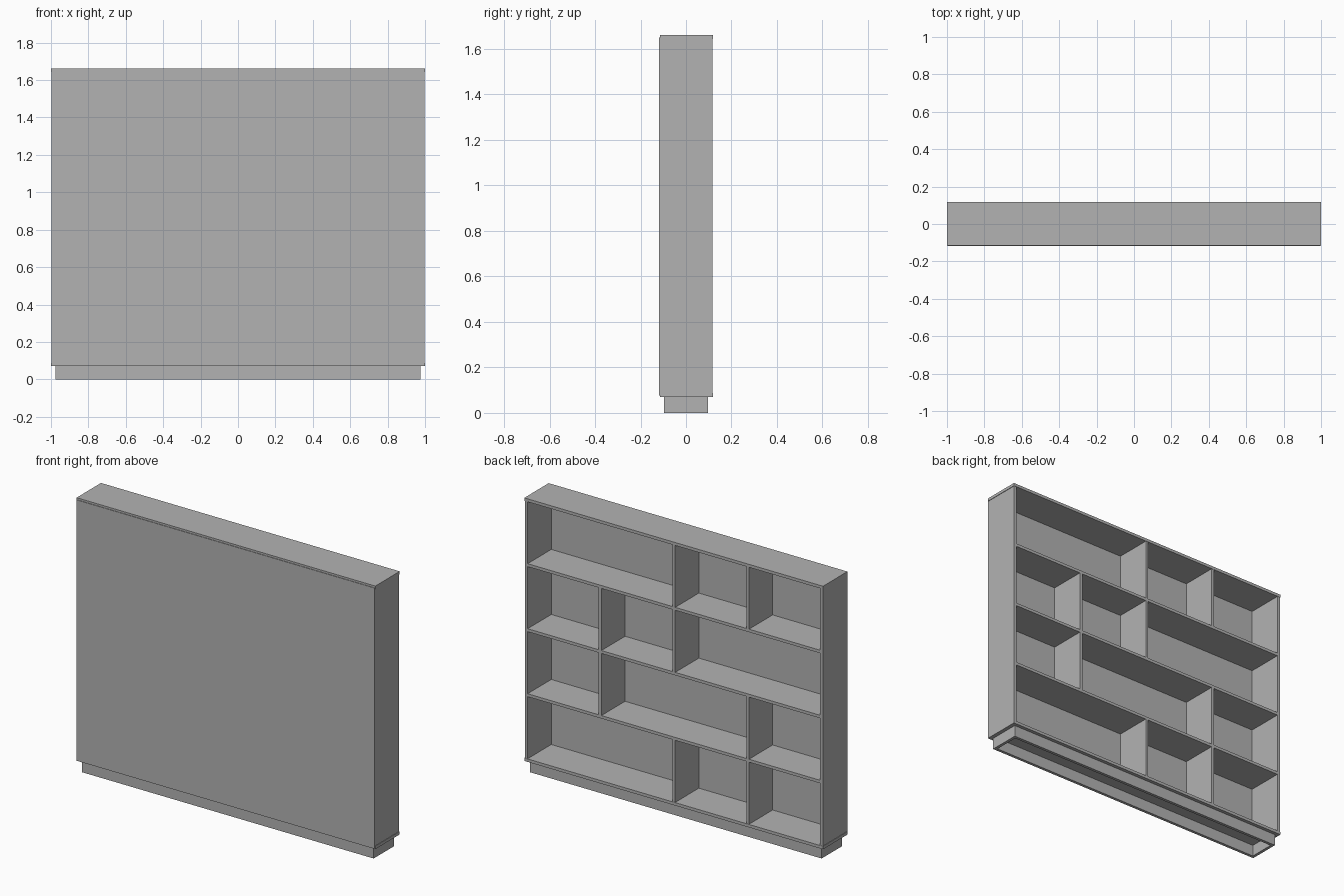
import bpy

old = bpy.data.objects.get("Cube")
if old:
    bpy.data.objects.remove(old, do_unlink=True)

grey = bpy.data.materials.new("plain grey")
grey.use_nodes = True
colour = (0.45, 0.45, 0.45, 1)
grey.diffuse_color = colour
grey.node_tree.nodes["Principled BSDF"].inputs["Base Color"].default_value = colour


def board(name, x, y, z):
    """Box between the (low, high) limits on each axis."""
    bpy.ops.mesh.primitive_cube_add(size=1)
    ob = bpy.context.object
    ob.name = name
    ob.location = [(a + b) / 2 for a, b in (x, y, z)]
    ob.scale = [b - a for a, b in (x, y, z)]
    bpy.ops.object.transform_apply(location=True, rotation=False, scale=True)
    ob.data.materials.append(grey)
    return ob


T = 0.018                       # board thickness
BOTTOM, TOP = 0.07, 1.662
FRONT, BACK = -0.118, 0.118
PANEL = FRONT + 0.008           # inner face of the closed panel
SIDE = 0.997                    # outer face of the side boards
ROWS = 4
pitch = (TOP - BOTTOM - T) / ROWS
column = (SIDE - T / 2) / 2     # spacing of the dividers

# Top and bottom boards, full width
board("bottom_board", (-1, 1), (FRONT + 0.003, BACK), (BOTTOM, BOTTOM + T))
board("top_board", (-1, 1), (FRONT + 0.003, BACK), (TOP - T, TOP))

# Closed panel covering one face
board("closed_panel", (-SIDE, SIDE), (FRONT, PANEL), (BOTTOM + 0.006, TOP - 0.012))

# Side boards
for name, s in (("left_side", 1), ("right_side", -1)):
    x = sorted((s * SIDE, s * (SIDE - T)))
    board(name, x, (PANEL, BACK - 0.002), (BOTTOM + T, TOP - T))

# Inner shelves
for i in range(1, ROWS):
    z = BOTTOM + i * pitch
    board(f"shelf_{i}", (T - SIDE, SIDE - T), (PANEL, BACK - 0.002), (z, z + T))

# Staggered dividers, column positions per row from the bottom up
for row, places in enumerate([(0, -1), (1, -1), (1, 0), (0, -1)]):
    z = BOTTOM + row * pitch
    for p in places:
        x = p * column
        board(f"divider_{row + 1}", (x - T / 2, x + T / 2),
              (PANEL, BACK - 0.002), (z + T, z + pitch))

# Hollow plinth frame
PX, PY = 0.976, 0.097
for name, s in (("front", -1), ("back", 1)):
    board("plinth_" + name, (-PX, PX), sorted((s * PY, s * (PY - T))), (0, BOTTOM))
for name, s in (("left", 1), ("right", -1)):
    board("plinth_" + name, sorted((s * PX, s * (PX - T))), (T - PY, PY - T), (0, BOTTOM))
